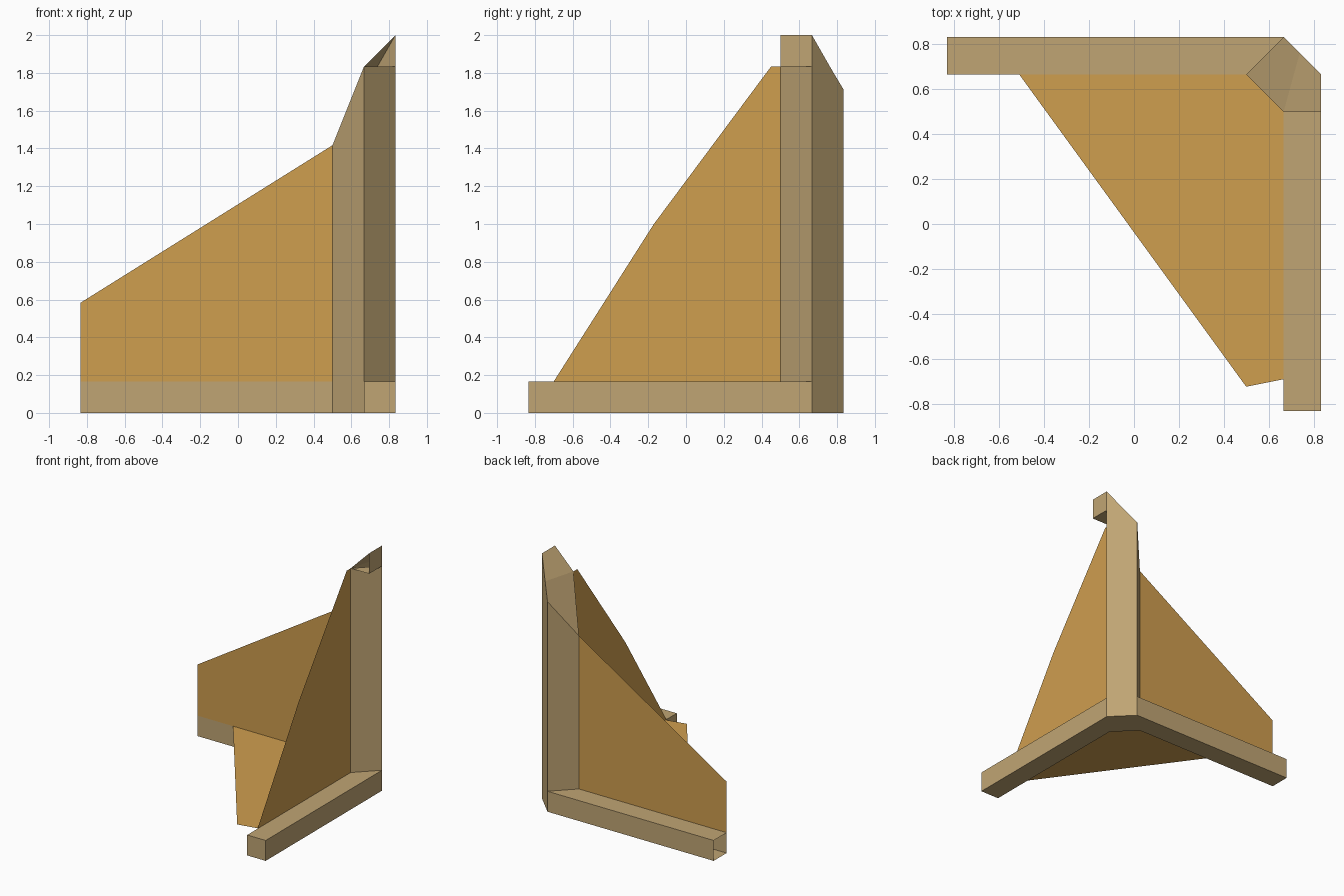
import bpy, bmesh

if "Cube" in bpy.data.objects:
    bpy.data.objects.remove(bpy.data.objects["Cube"])

U = 1 / 6  # the model sits on a grid of sixths


def material(name, rgb):
    m = bpy.data.materials.new(name)
    m.diffuse_color = (*rgb, 1)
    m.use_nodes = True
    m.node_tree.nodes["Principled BSDF"].inputs["Base Color"].default_value = m.diffuse_color
    return m


TAN = material("pale_wood", (0.527, 0.376, 0.174))
OCHRE = material("ochre_panel", (0.624, 0.342, 0.078))


def build(name, polygons, mat):
    """Make an object from polygons given in grid units, welding shared corners."""
    bm = bmesh.new()
    for poly in polygons:
        bm.faces.new([bm.verts.new([c * U for c in p]) for p in poly])
    bmesh.ops.remove_doubles(bm, verts=bm.verts, dist=1e-4)
    bmesh.ops.recalc_face_normals(bm, faces=bm.faces)
    me = bpy.data.meshes.new(name)
    bm.to_mesh(me)
    bm.free()
    me.materials.append(mat)
    ob = bpy.data.objects.new(name, me)
    bpy.context.collection.objects.link(ob)
    return ob


def prism(foot, z0, z1, skip=()):
    """Polygons of an upright prism, leaving out the listed sides."""
    polys = [[(x, y, z0) for x, y in reversed(foot)], [(x, y, z1) for x, y in foot]]
    for i, a in enumerate(foot):
        b = foot[(i + 1) % len(foot)]
        if i not in skip:
            polys.append([(*a, z0), (*b, z0), (*b, z1), (*a, z1)])
    return polys


# Base beams, mitred against the post; the left end of the back beam is open
build("back_beam", prism([(-5, 4), (3, 4), (4, 5), (-5, 5)], 0, 1, skip=(1, 3)), TAN)
build("side_beam", prism([(4, -5), (5, -5), (5, 4), (4, 3)], 0, 1, skip=(2,)), TAN)

# Diamond post with a sloping top and an open hooked tip
left, front, right, back = (3, 4), (4, 3), (5, 4), (4, 5)
l_top, f_top, r_top, b_top = (3, 4, 8.5), (4, 3, 11), (5, 4, 12), (4, 5, 10.28)
ridge, tip, r_mid = (4.43, 4.57, 11), (5, 3, 12), (5, 4, 11)
build("post", [
    [(*left, 0), (*back, 0), (*right, 0), (*front, 0)],
    [(*left, 0), (*front, 0), f_top, l_top],
    [(*front, 0), (*right, 0), r_mid, f_top],
    [(*right, 0), (*back, 0), b_top, ridge, r_top, r_mid],
    [(*back, 0), (*left, 0), l_top, b_top],
    [l_top, f_top, ridge, b_top],
    [f_top, tip, r_top, ridge],
    [(5, 3, 11), r_mid, r_top, tip],
    [f_top, r_mid, (5, 3, 11)],
], TAN)

# Thin panels between the beams and the post
build("back_panel", [[(-5, 4, 1), (3, 4, 1), (3, 4, 8.5), (-5, 4, 3.5)]], OCHRE)
build("side_panel", [[(4, -4.2, 1), (4, 3, 1), (4, 3, 11), (4, 2.7, 11), (4, -1.02, 6)]], OCHRE)
build("floor_panel", [[(-3.07, 4, 1), (3, -4.35, 1), (4, -4.15, 1), (4, 3, 1), (3, 4, 1)]], OCHRE)
